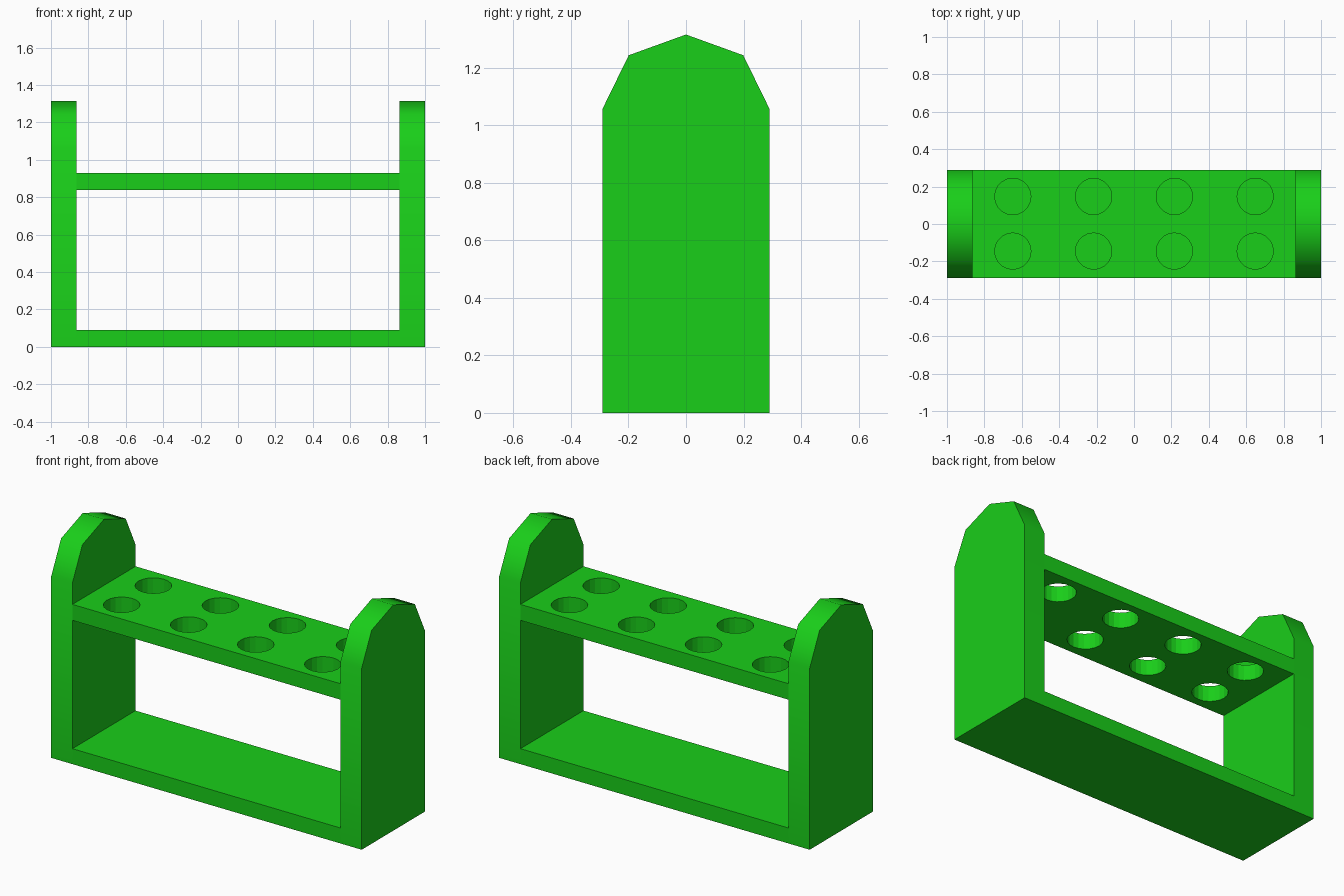
import bpy, bmesh, math
from mathutils import Matrix

if "Cube" in bpy.data.objects:
    bpy.data.objects.remove(bpy.data.objects["Cube"])

green = bpy.data.materials.new("green")
green.diffuse_color = (0.01, 0.62, 0.01, 1)
green.use_nodes = True
green.node_tree.nodes["Principled BSDF"].inputs["Base Color"].default_value = green.diffuse_color

HALF_Y = 0.29
INNER_X = 0.863


def make_object(name, bm):
    bmesh.ops.recalc_face_normals(bm, faces=bm.faces)
    mesh = bpy.data.meshes.new(name)
    bm.to_mesh(mesh)
    bm.free()
    mesh.materials.append(green)
    obj = bpy.data.objects.new(name, mesh)
    bpy.context.collection.objects.link(obj)
    return obj


def board(name, z0, z1):
    bm = bmesh.new()
    bmesh.ops.create_cube(bm, size=1, matrix=Matrix.Translation((0, 0, (z0 + z1) / 2))
                          @ Matrix.Diagonal((2 * INNER_X, 2 * HALF_Y, z1 - z0, 1)))
    return make_object(name, bm)


# End panels: peaked profile in the y-z plane, extruded along x
half = [(HALF_Y, 0), (HALF_Y, 1.057), (0.199, 1.243)]
profile = half + [(0, 1.315)] + [(-y, z) for y, z in reversed(half)]
for name, x in (("left_end_panel", -1), ("right_end_panel", INNER_X)):
    bm = bmesh.new()
    face = bm.faces.new([bm.verts.new((x, y, z)) for y, z in profile])
    out = bmesh.ops.extrude_face_region(bm, geom=[face])
    verts = [v for v in out["geom"] if isinstance(v, bmesh.types.BMVert)]
    bmesh.ops.translate(bm, verts=verts, vec=(1 - INNER_X, 0, 0))
    panel = make_object(name, bm)
    bpy.ops.object.select_all(action='DESELECT')
    panel.select_set(True)
    bpy.context.view_layer.objects.active = panel
    bpy.ops.object.shade_smooth_by_angle(angle=math.radians(50))

# Base and tube shelf
board("base", 0, 0.09)
shelf = board("tube_shelf", 0.837, 0.93)

# Two rows of four round holes through the shelf
bm = bmesh.new()
for i in range(4):
    for y in (-0.145, 0.147):
        bmesh.ops.create_cone(bm, cap_ends=True, segments=20, radius1=0.097, radius2=0.097,
                              depth=0.3, matrix=Matrix.Translation((-0.648 + 0.432 * i, y, 0.88)))
cutter = make_object("hole_cutter", bm)
cutter.hide_render = True
cutter.hide_set(True)
cut = shelf.modifiers.new("holes", 'BOOLEAN')
cut.operation = 'DIFFERENCE'
cut.solver = 'EXACT'
cut.object = cutter
bpy.context.view_layer.objects.active = shelf
bpy.ops.object.modifier_apply(modifier=cut.name)
bpy.data.objects.remove(cutter)
